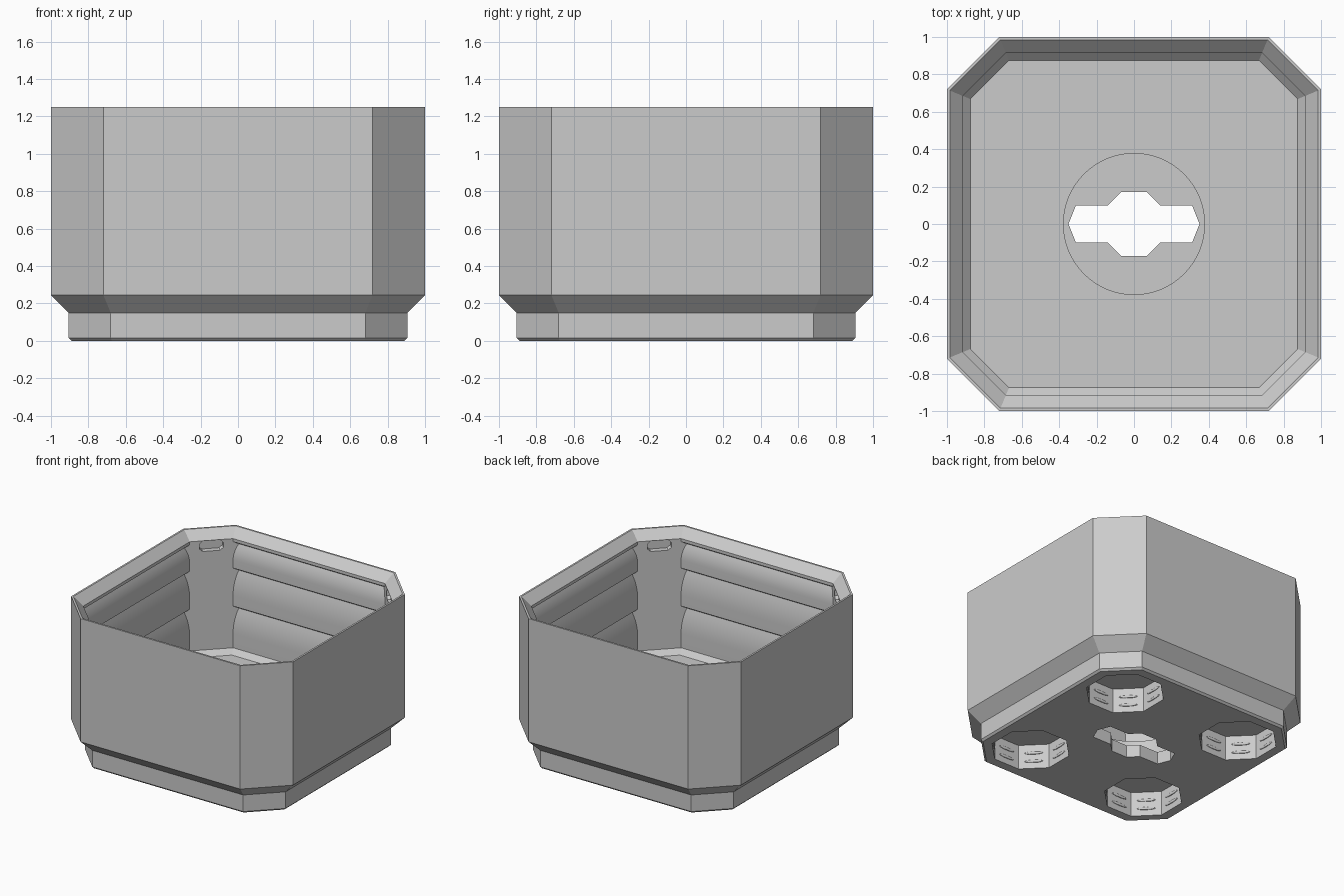
import bpy
import bmesh
import math
from mathutils import Matrix, Vector

cube = bpy.data.objects.get("Cube")
if cube:
    bpy.data.objects.remove(cube, do_unlink=True)

# Single plain grey
grey = bpy.data.materials.new("plain_grey")
grey.use_nodes = True
colour = (0.6, 0.6, 0.6, 1)
grey.diffuse_color = colour
grey.node_tree.nodes["Principled BSDF"].inputs["Base Color"].default_value = colour


def loft(name, rings):
    """Closed solid through a list of equal-length rings."""
    bm = bmesh.new()
    loops = [[bm.verts.new(p) for p in ring] for ring in rings]
    n = len(loops[0])
    for a, b in zip(loops, loops[1:]):
        for i in range(n):
            j = (i + 1) % n
            bm.faces.new((a[i], a[j], b[j], b[i]))
    bm.faces.new(loops[0][::-1])
    bm.faces.new(loops[-1])
    bmesh.ops.recalc_face_normals(bm, faces=bm.faces)
    mesh = bpy.data.meshes.new(name)
    bm.to_mesh(mesh)
    bm.free()
    mesh.materials.append(grey)
    obj = bpy.data.objects.new(name, mesh)
    bpy.context.collection.objects.link(obj)
    return obj


def prism(name, outline, low, high, matrix=Matrix()):
    return loft(name, [[matrix @ Vector((x, y, z)) for x, y in outline] for z in (low, high)])


def polygon(radius, sides, start=0.0, cx=0.0, cy=0.0):
    angles = [start + math.tau * i / sides for i in range(sides)]
    return [(cx + radius * math.cos(a), cy + radius * math.sin(a)) for a in angles]


def octagon(half, z, diagonal=None):
    """Square of given half width with its corners cut along x + y = diagonal."""
    k = diagonal or 1.72 - (1 - half) * math.sqrt(2)
    c = k - half
    return [(half, -c, z), (half, c, z), (c, half, z), (-c, half, z),
            (-half, c, z), (-half, -c, z), (-c, -half, z), (c, -half, z)]


def cut(target, cutter):
    mod = target.modifiers.new("cut", "BOOLEAN")
    mod.operation = "DIFFERENCE"
    mod.solver = "EXACT"
    mod.object = cutter
    bpy.context.view_layer.objects.active = target
    bpy.ops.object.modifier_apply(modifier=mod.name)
    bpy.data.objects.remove(cutter, do_unlink=True)


# Outer shell, rim and stacking lip
rings = [octagon(h, z) for h, z in
         [(0.89, 0), (0.905, 0.015), (0.905, 0.15), (1, 0.245), (1, 1.25),
          (0.985, 1.25), (0.915, 1.18)]]

# Inner walls: scalloped grooves on the four flat sides only
INNER, CORNER, DEPTH = 0.915, 1.6, 0.03
for top, length in ((1.155, 0.13), (0.94, 0.2), (0.63, 0.2)):
    rings.append(octagon(INNER, top, CORNER))
    rings.append(octagon(INNER + DEPTH, top - 0.02, CORNER))
    for i in range(1, 7):
        t = i / 6
        rings.append(octagon(INNER + DEPTH * (1 - t) ** 2, top - 0.02 - length * t, CORNER))

# Floor chamfer
rings += [octagon(INNER, 0.29), octagon(0.875, 0.25)]
body = loft("bin_body", rings)

# Octagonal sockets in the base
corners = [(sx, sy) for sx in (-1, 1) for sy in (-1, 1)]
SOCKET, RADIUS = 0.543, 0.297
for sx, sy in corners:
    outline = polygon(RADIUS, 8, math.pi / 8, sx * SOCKET, sy * SOCKET)
    cut(body, prism("socket_cutter", outline, -0.1, 0.2))

# Round recess and keyed slot in the floor
cut(body, prism("recess_cutter", polygon(0.377, 64), 0.1, 0.5))
upper = [(0.35, 0), (0.31, 0.1), (0.14, 0.1), (0.07, 0.17)]
slot = upper + [(-x, y) for x, y in upper[::-1]]
slot += [(x, -y) for x, y in slot[1:-1][::-1]]
cut(body, prism("slot_cutter", slot, -0.1, 0.4))

# Latch pockets in the inner corner faces
pocket = [(0.09, -0.02), (0.09, 0.02), (0.065, 0.042), (-0.065, 0.042),
          (-0.09, 0.02), (-0.09, -0.02), (-0.065, -0.042), (0.065, -0.042)]
for i in range(4):
    turn = Matrix.Rotation(math.pi / 4 + i * math.pi / 2, 4, "Z")
    place = turn @ Matrix.Translation((CORNER / math.sqrt(2), 0, 1.135))
    stand = Matrix(((0, 0, 1, 0), (1, 0, 0, 0), (0, 1, 0, 0), (0, 0, 0, 1)))
    cut(body, prism("pocket_cutter", pocket, -0.05, 0.045, place @ stand))

# Small grip ribs on the socket walls
bm = bmesh.new()
apothem = RADIUS * math.cos(math.pi / 8)
for sx, sy in corners:
    for i in range(8):
        for z in (0.06, 0.13):
            place = (Matrix.Translation((sx * SOCKET, sy * SOCKET, z))
                     @ Matrix.Rotation(i * math.pi / 4, 4, "Z")
                     @ Matrix.Translation((apothem, 0, 0))
                     @ Matrix.Diagonal((0.008, 0.07, 0.012, 1)))
            bmesh.ops.create_uvsphere(bm, u_segments=12, v_segments=6, radius=1, matrix=place)
mesh = bpy.data.meshes.new("socket_ribs")
bm.to_mesh(mesh)
bm.free()
mesh.materials.append(grey)
ribs = bpy.data.objects.new("socket_ribs", mesh)
bpy.context.collection.objects.link(ribs)

# Smooth the scallops, keep the edges crisp
for obj in (body, ribs):
    bpy.ops.object.select_all(action="DESELECT")
    obj.select_set(True)
    bpy.context.view_layer.objects.active = obj
    bpy.ops.object.shade_smooth_by_angle(angle=math.radians(20))
